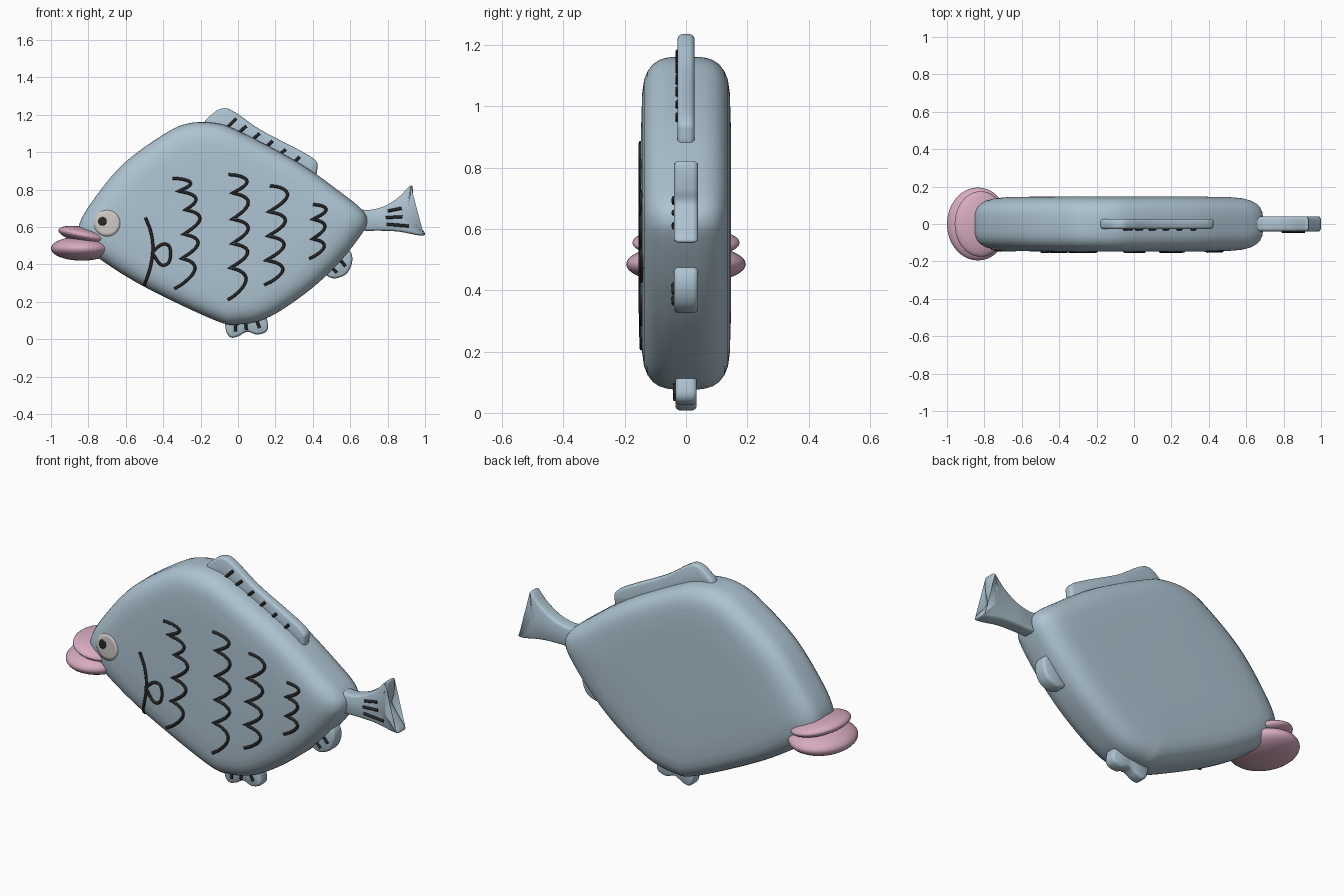
import bpy, bmesh, math
from mathutils import Vector
from mathutils.bvhtree import BVHTree

cube = bpy.data.objects.get("Cube")
if cube:
    bpy.data.objects.remove(cube, do_unlink=True)

U = 0.01  # outlines are written in hundredths of a unit, as (x, z)


def material(name, *rgb):
    mat = bpy.data.materials.new(name)
    mat.use_nodes = True
    mat.diffuse_color = (*rgb, 1)
    mat.node_tree.nodes["Principled BSDF"].inputs["Base Color"].default_value = (*rgb, 1)
    return mat


blue = material("pale_blue_skin", 0.42, 0.55, 0.64)
pink = material("pink_lips", 0.68, 0.41, 0.53)
white = material("eye_white", 0.62, 0.58, 0.55)
ink = material("dark_ink", 0.02, 0.02, 0.02)


def smooth_line(points, closed=False, steps=6):
    """Catmull-Rom line through the points."""
    pts = [Vector(p) * U for p in points]
    n = len(pts)
    get = (lambda i: pts[i % n]) if closed else (lambda i: pts[max(0, min(n - 1, i))])
    line = []
    for i in range(n if closed else n - 1):
        a, b, c, d = (get(i + k) for k in (-1, 0, 1, 2))
        for s in range(steps):
            t = s / steps
            line.append(0.5 * (2 * b + (c - a) * t + (2 * a - 5 * b + 4 * c - d) * t * t
                               + (3 * b - a - 3 * c + d) * t ** 3))
    return line if closed else line + [pts[-1]]


def finish(name, bm, mat):
    bmesh.ops.recalc_face_normals(bm, faces=bm.faces)
    mesh = bpy.data.meshes.new(name)
    bm.to_mesh(mesh)
    mesh.materials.append(mat)
    mesh.shade_smooth()
    obj = bpy.data.objects.new(name, mesh)
    bpy.context.collection.objects.link(obj)
    return obj


def slab(name, points, rings, centre=None):
    """Rounded slab: rings are (inset, half depth), shrunk to a centre or along normals."""
    line = smooth_line(points, closed=True)
    n = len(line)
    area = sum(line[i - 1].cross(line[i]) for i in range(n))
    inward = []
    for i, p in enumerate(line):
        if centre:
            inward.append(Vector(centre) * U - p)
        else:
            t = (line[(i + 1) % n] - line[i - 1]).normalized()
            inward.append(Vector((-t.y, t.x)) * math.copysign(1, area))
    profile = [(s, -y) for s, y in reversed(rings)] + list(rings)
    bm = bmesh.new()
    loops = []
    for inset, y in profile:
        flat = [p + v * inset for p, v in zip(line, inward)]
        loops.append([bm.verts.new((q.x, y, q.y)) for q in flat])
    for a, b in zip(loops, loops[1:]):
        for i in range(n):
            bm.faces.new((a[i - 1], a[i], b[i], b[i - 1]))
    bm.faces.new(loops[0])
    bm.faces.new(loops[-1])
    obj = finish(name, bm, blue)
    return obj, BVHTree.FromBMesh(bm)


# Body
body, skin = slab(
    "body",
    [(-85, 61), (-77, 75), (-61, 94), (-39, 110), (-26, 115.5), (-12, 115.5), (1, 111),
     (33, 94), (57, 77), (66.5, 69), (69, 63), (66, 56), (54, 41), (38, 26), (17, 12),
     (1, 8), (-12, 10), (-50, 28), (-74, 43), (-83, 52)],
    [(0, .04), (.006, .065), (.02, .088), (.045, .108), (.085, .125), (.14, .137),
     (.22, .143), (.4, .146), (.7, .147)], centre=(-8, 62))


# Fins and tail
def fin(name, points, depth):
    edge = 0.018
    rings = [(edge * (1 - math.cos(a)), depth - edge + edge * math.sin(a))
             for a in (math.radians(d) for d in (0, 25, 50, 70))]
    return slab(name, points, rings)[1]


dorsal = fin("dorsal_fin", [(-18, 114), (-13, 121), (-7, 123.5), (-1, 121), (12, 112),
                            (33, 101), (41, 96), (42.5, 92), (39, 86), (20, 93), (-5, 106)], .028)
tail = fin("tail_fin", [(60, 70), (69, 69), (78, 71), (86, 76), (92, 82), (93.5, 80),
                        (93, 73), (92, 68), (96, 62), (100, 56.5), (97, 55.5),
                        (86, 57.5), (76, 58), (68, 58), (60, 59)], .04)
pelvic = fin("pelvic_fin", [(-6, 13), (-6.5, 5), (-4, 1), (0, 1.5), (5, 4), (10, 2.5),
                            (15, 4), (16, 8), (13, 15), (3, 17)], .036)
anal = fin("anal_fin", [(60, 47), (61, 41), (58, 35), (52, 32.5), (47.5, 34), (46, 37),
                        (48, 44), (54, 50)], .04)


# Lips: flattened balls wrapping the snout
def lip(name, place, size, tilt):
    bpy.ops.mesh.primitive_uv_sphere_add(segments=40, ring_count=20, location=place,
                                         rotation=(0, math.radians(tilt), 0))
    obj = bpy.context.object
    obj.name = name
    obj.scale = size
    obj.data.materials.append(pink)
    obj.data.shade_smooth()


lip("lower_lip", (-.835, 0, .485), (.165, .195, .065), 0)
lip("upper_lip", (-.82, 0, .555), (.142, .175, .043), 12)


def drape(surface, p, lift):
    """Put a flat point on the front of a surface."""
    hit = surface.ray_cast(Vector((p.x, -1, p.y)), Vector((0, 1, 0)))[0]
    return Vector((p.x, (hit.y if hit else -.03) - lift, p.y))


# Eye: thin discs laid on the skin
def disc(name, centre, radius, lift, mat, sides=32, rings=4):
    mid = Vector(centre) * U
    bm = bmesh.new()
    hub = bm.verts.new(drape(skin, mid, lift))
    last = None
    for r in range(1, rings + 2):
        rad = radius * min(r, rings) / rings
        sink = lift if r <= rings else -.002
        ring = []
        for i in range(sides):
            a = math.tau * i / sides
            ring.append(bm.verts.new(drape(skin, mid + Vector((math.cos(a), math.sin(a))) * rad, sink)))
        for i in range(sides):
            bm.faces.new((last[i - 1], last[i], ring[i], ring[i - 1]) if last
                         else (hub, ring[i - 1], ring[i]))
        last = ring
    finish(name, bm, mat)


disc("eye_white", (-70, 62), .07, .004, white)
disc("pupil", (-72.5, 63), .023, .008, ink)


# Inked lines: thin tubes half sunk in the surface
def stroke(name, line, surface=skin, radius=.008):
    curve = bpy.data.curves.new(name, "CURVE")
    curve.dimensions = "3D"
    curve.bevel_depth = radius
    curve.bevel_resolution = 2
    curve.use_fill_caps = True
    spline = curve.splines.new("POLY")
    spline.points.add(len(line) - 1)
    for point, p in zip(spline.points, line):
        point.co = (*drape(surface, p, 0), 1)
    obj = bpy.data.objects.new(name, curve)
    bpy.context.collection.objects.link(obj)
    curve.materials.append(ink)
    bpy.ops.object.select_all(action="DESELECT")
    obj.select_set(True)
    bpy.context.view_layer.objects.active = obj
    bpy.ops.object.convert(target="MESH")


def scale_row(name, cusps, bulge):
    line = []
    for a, b in zip(cusps, cusps[1:]):
        a, b = Vector(a) * U, Vector(b) * U
        for s in range(12):
            t = s / 12
            drop = t ** 1.5  # the upper part of each scale runs flatter
            line.append(a.lerp(b, drop) + Vector((bulge * U * math.sin(math.pi * t) ** .8, 0)))
    stroke(name, line + [Vector(cusps[-1]) * U])


scale_row("scales_1", [(-35, 86), (-33, 79), (-29, 69), (-30, 56), (-31, 43), (-34, 27)], 9)
scale_row("scales_2", [(-5, 88), (-4, 78), (-4, 64), (-4, 51), (-5, 38), (-5.5, 21)], 9.5)
scale_row("scales_3", [(17, 82), (15.5, 68), (15, 55), (14, 42), (14, 29)], 10)
scale_row("scales_4", [(40, 72), (39, 64), (39, 53.5), (38, 43)], 7.5)
stroke("gill_line", smooth_line([(-49.5, 65), (-46.5, 57), (-45.5, 48), (-47, 38), (-50, 29)]))
stroke("side_fin_line", smooth_line([(-46, 46.5), (-41, 50.5), (-37, 50), (-36, 45), (-37.5, 40.5),
                                     (-41.5, 40), (-46, 46.5)]))

# Fin rays
rays = {
    "dorsal_ray": (dorsal, [(-1, 118, -6, 113), (4.5, 114, 0, 110), (11.5, 110, 7.5, 106.5),
                            (18.5, 106, 15, 102.5), (25.5, 101.5, 22, 98.5), (33, 97.5, 30, 94.5)]),
    "tail_ray": (tail, [(80, 68.5, 87.5, 70), (79, 65, 88, 65.5), (79.5, 61.5, 91.5, 60.5)]),
    "pelvic_ray": (pelvic, [(-1, 9, -1.5, 4), (4, 9, 4.5, 5), (10, 10, 11.5, 6)]),
    "anal_ray": (anal, [(50.5, 38, 53, 35.5), (55, 42, 57.5, 39)]),
}
for name, (surface, lines) in rays.items():
    for number, (x1, z1, x2, z2) in enumerate(lines, 1):
        stroke(f"{name}_{number}", smooth_line([(x1, z1), (x2, z2)]), surface)
